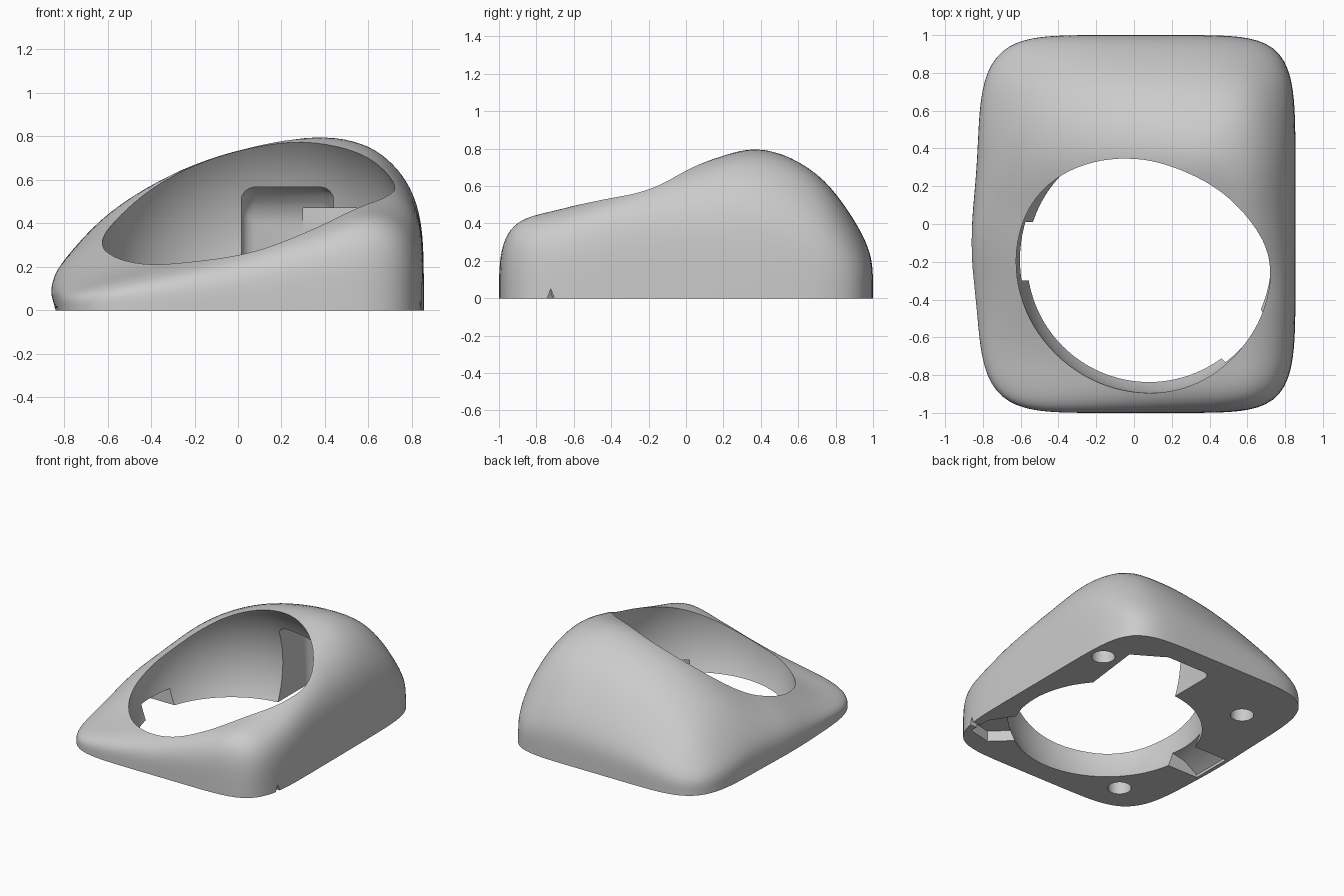
import bpy, bmesh, math
from mathutils import Vector

if "Cube" in bpy.data.objects:
    bpy.data.objects.remove(bpy.data.objects["Cube"])

# Crown heights: rows run front to back, columns left to right
XS = [-0.86, -0.6, -0.3, 0.0, 0.35, 0.6, 0.86]
YS = [-1.0, -0.7, -0.35, 0.0, 0.37, 0.7, 1.0]
CROWN = [
    [.08, .14, .20, .27, .39, .475, .46],
    [.11, .175, .24, .315, .415, .485, .47],
    [.17, .28, .36, .43, .52, .575, .575],
    [.24, .38, .51, .60, .67, .70, .61],
    [.25, .46, .63, .735, .795, .76, .62],
    [.18, .39, .54, .63, .67, .64, .46],
    [.08, .19, .28, .33, .36, .30, .16]]


def spline(ks, vs, x):
    """Smooth curve through the values vs at the positions ks."""
    x = max(ks[0], min(ks[-1], x))
    i = max(j for j in range(len(ks) - 1) if ks[j] <= x)

    def slope(j):
        a, b = max(j - 1, 0), min(j + 1, len(ks) - 1)
        return (vs[b] - vs[a]) / (ks[b] - ks[a])
    h = ks[i + 1] - ks[i]
    t = (x - ks[i]) / h
    return ((2*t**3 - 3*t**2 + 1) * vs[i] + (t**3 - 2*t**2 + t) * h * slope(i)
            + (3*t**2 - 2*t**3) * vs[i + 1] + (t**3 - t**2) * h * slope(i + 1))


def surface_point(s, angle):
    """Point on the shell: s is 0 in the middle and 1 at the base outline."""
    c, d = math.cos(angle), math.sin(angle)
    p = 6.5 if c > 0 else 5.5  # squarer corners on the right
    n = (abs(c)**p + abs(d)**p) ** (1 / p)
    u, y = s * c / n, s * d / n
    x = 0.855 * u
    z = spline(YS, [spline(XS, row, x) for row in CROWN], y)
    z *= max(0, 1 - s**8) ** 0.227
    if u < 0:  # slight belly on the left flank
        x = u * (0.825 + 0.036 * math.exp(-((y + 0.1) / 0.35)**2) * min(1, 0.4 + z / 0.13))
    return Vector((x, y, z))


def make_object(name, bm):
    bmesh.ops.recalc_face_normals(bm, faces=bm.faces)
    me = bpy.data.meshes.new(name)
    bm.to_mesh(me)
    bm.free()
    ob = bpy.data.objects.new(name, me)
    bpy.context.collection.objects.link(ob)
    return ob


def prism(name, pts, axis, a, b, bevel=0):
    """Extrude a 2D profile along one axis from a to b."""
    bm = bmesh.new()
    place = {'x': lambda p, q: (q, p[0], p[1]),
             'y': lambda p, q: (p[0], q, p[1]),
             'z': lambda p, q: (p[0], p[1], q)}[axis]
    lo = [bm.verts.new(place(p, a)) for p in pts]
    hi = [bm.verts.new(place(p, b)) for p in pts]
    bm.faces.new(lo)
    bm.faces.new(hi)
    for i in range(len(pts)):
        j = (i + 1) % len(pts)
        bm.faces.new((lo[i], lo[j], hi[j], hi[i]))
    bmesh.ops.recalc_face_normals(bm, faces=bm.faces)
    if bevel:
        bmesh.ops.bevel(bm, geom=bm.edges[:], offset=bevel, segments=4,
                        profile=0.5, affect='EDGES')
    return make_object(name, bm)


# Housing shell: rings from the base outline up to the crown
SEG, RINGS = 160, 32
bm = bmesh.new()
rings = []
for k in range(RINGS):
    s = 1 - (k / RINGS)**2.6
    rings.append([bm.verts.new(surface_point(s, 2 * math.pi * i / SEG)) for i in range(SEG)])
top = bm.verts.new(surface_point(0, 0))
bm.faces.new(rings[0])
for r, q in zip(rings, rings[1:]):
    for i in range(SEG):
        j = (i + 1) % SEG
        bm.faces.new((r[i], r[j], q[j], q[i]))
for i in range(SEG):
    bm.faces.new((rings[-1][i], rings[-1][(i + 1) % SEG], top))
housing = make_object("housing", bm)

# Round ball cavity
bm = bmesh.new()
bmesh.ops.create_uvsphere(bm, u_segments=96, v_segments=48, radius=0.705)
bmesh.ops.translate(bm, verts=bm.verts, vec=(0.08, -0.19, 0.28))
cutters = [make_object("ball_cavity", bm)]

# Rear pocket with its lower side bay
cutters.append(prism("rear_pocket", [(.1, -.2), (.85, -.2), (.79, .46), (.69, .567), (.1, .567)],
                     'x', 0.015, 0.44, 0.06))
cutters.append(prism("rear_side_bay", [(.3, .2), (.3, .8), (.44, .8), (.62, .69), (.56, .2)],
                     'z', -0.2, 0.47))

# Left sensor recess, front right recess and its cable notch
cutters.append(prism("left_recess", [(-.81, -.1), (-.81, .02), (-.7, .09), (-.4, .15), (-.4, -.1)],
                     'y', -0.3, 0.01))
cutters.append(prism("front_recess", [(.43, -.68), (.65, -.42), (.78, -.62), (.78, -.8), (.6, -.84)],
                     'z', -0.1, 0.08))
cutters.append(prism("cable_notch", [(-.765, -.06), (-.723, .05), (-.68, -.06)],
                     'x', 0.7, 0.95))

# Screw holes in the base
for i, (x, y) in enumerate([(0.735, 0.55), (-0.5, 0.55), (-0.5, -0.75)]):
    bm = bmesh.new()
    bmesh.ops.create_cone(bm, cap_ends=True, segments=32, radius1=0.08, radius2=0.08, depth=0.22)
    bmesh.ops.translate(bm, verts=bm.verts, vec=(x, y, 0))
    cutters.append(make_object("screw_hole_%d" % (i + 1), bm))

# Carve every opening out of the housing
bpy.context.view_layer.objects.active = housing
housing.select_set(True)
for cutter in cutters:
    mod = housing.modifiers.new(cutter.name, 'BOOLEAN')
    mod.operation, mod.solver, mod.object = 'DIFFERENCE', 'EXACT', cutter
    bpy.ops.object.modifier_apply(modifier=mod.name)
    bpy.data.objects.remove(cutter)

grey = bpy.data.materials.new("light grey")
grey.diffuse_color = (0.6, 0.6, 0.6, 1)
grey.use_nodes = True
grey.node_tree.nodes["Principled BSDF"].inputs["Base Color"].default_value = grey.diffuse_color
housing.data.materials.clear()
housing.data.materials.append(grey)
bpy.ops.object.shade_smooth_by_angle(angle=math.radians(35))
